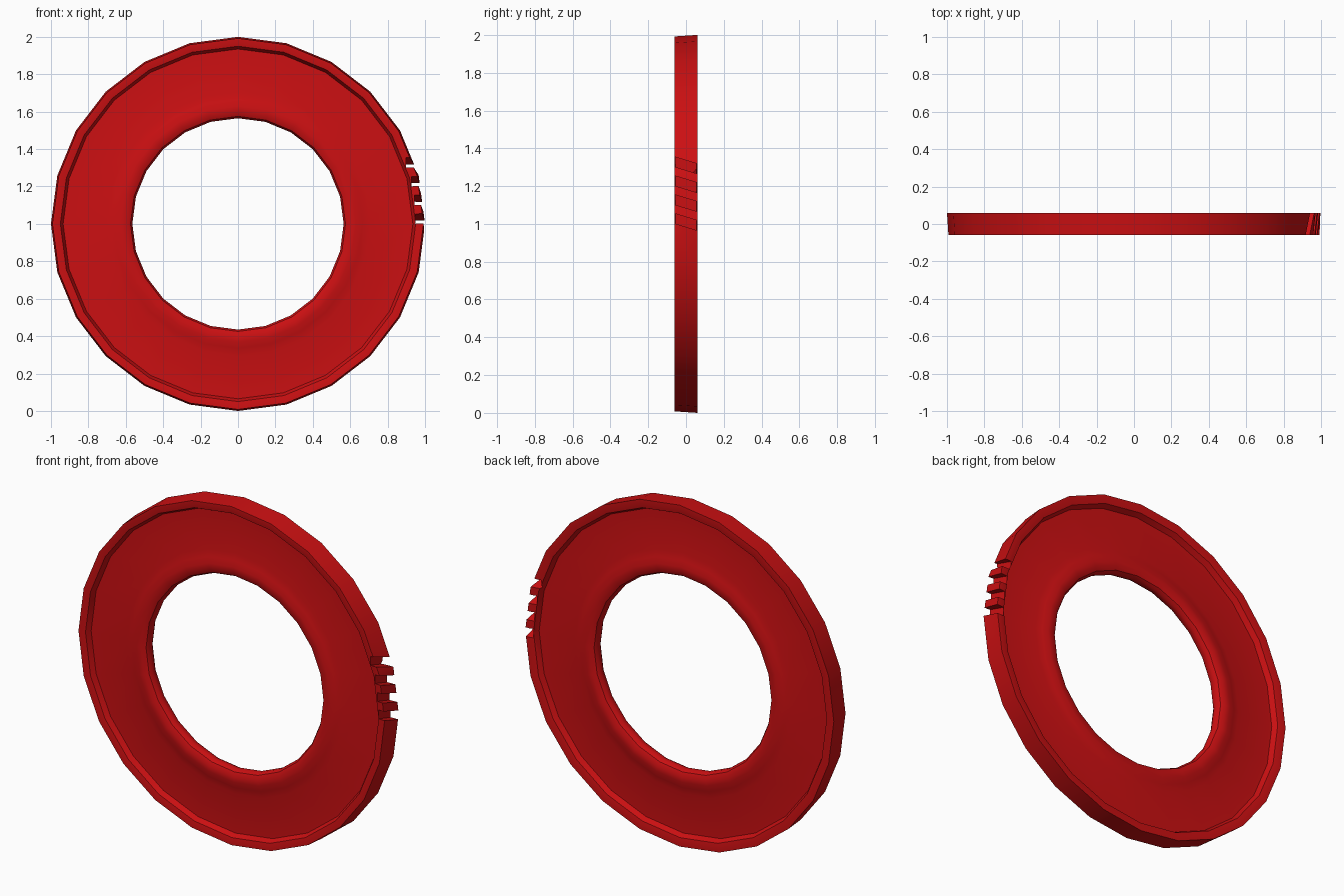
import bpy, bmesh
from math import sin, cos, pi, radians
from mathutils import Matrix, Vector

cube = bpy.data.objects.get("Cube")
if cube:
    bpy.data.objects.remove(cube, do_unlink=True)

red = bpy.data.materials.new("red")
red.use_nodes = True
colour = (0.6, 0.005, 0.006, 1)
red.diffuse_color = colour
red.node_tree.nodes["Principled BSDF"].inputs["Base Color"].default_value = colour

SIDES = 24
CENTRE = Vector((0, 0, 1))


def make_object(name, bm):
    bmesh.ops.recalc_face_normals(bm, faces=bm.faces)
    mesh = bpy.data.meshes.new(name)
    bm.to_mesh(mesh)
    bm.free()
    mesh.materials.append(red)
    obj = bpy.data.objects.new(name, mesh)
    bpy.context.collection.objects.link(obj)
    return obj


def lathe(name, profile):
    """Sweep a closed (radius, y) profile around the ring's axis."""
    bm = bmesh.new()
    loops = []
    for i in range(SIDES):
        a = 2 * pi * i / SIDES
        loops.append([bm.verts.new(CENTRE + Vector((r * cos(a), y, r * sin(a))))
                      for r, y in profile])
    n = len(profile)
    for i in range(SIDES):
        here, after = loops[i], loops[(i + 1) % SIDES]
        for j in range(n):
            k = (j + 1) % n
            bm.faces.new((here[j], here[k], after[k], after[j]))
    return make_object(name, bm)


# Ring: rounded inner bead, thin web, raised outer rim
half = [(0.565, 0.012), (0.575, 0.03), (0.6, 0.042), (0.63, 0.042),
        (0.665, 0.034), (0.705, 0.024), (0.935, 0.024), (0.95, 0.055)]
front = [(r, -y) for r, y in half] + [(0.978, -0.06), (0.992, -0.06)]
back = [(r, y) for r, y in half] + [(0.978, 0.06), (1.0, 0.06)]
ring = lathe("ring", front + back[::-1])

# Slanted slots cut across the outer rim
bm = bmesh.new()
for height in (0.01, 0.11, 0.21, 0.31):
    x = (0.97 ** 2 - height ** 2) ** 0.5
    place = (Matrix.Translation(CENTRE + Vector((x + 0.03, 0, height)))
             @ Matrix.Rotation(radians(-17), 4, 'X')
             @ Matrix.Diagonal((0.1, 0.2, 0.05, 1)))
    bmesh.ops.create_cube(bm, size=1, matrix=place)
cutter = make_object("slot_cutter", bm)
cutter.hide_render = True
cutter.hide_viewport = True

cut = ring.modifiers.new("slots", 'BOOLEAN')
cut.operation = 'DIFFERENCE'
cut.object = cutter
cut.solver = 'EXACT'

# Apply the cut so the slot edges stay sharp
bpy.context.view_layer.update()
depsgraph = bpy.context.evaluated_depsgraph_get()
cut_mesh = bpy.data.meshes.new_from_object(ring.evaluated_get(depsgraph))
ring.modifiers.clear()
ring.data = cut_mesh
bpy.data.objects.remove(cutter, do_unlink=True)

bpy.ops.object.select_all(action='DESELECT')
ring.select_set(True)
bpy.context.view_layer.objects.active = ring
bpy.ops.object.shade_smooth_by_angle(angle=radians(30))
